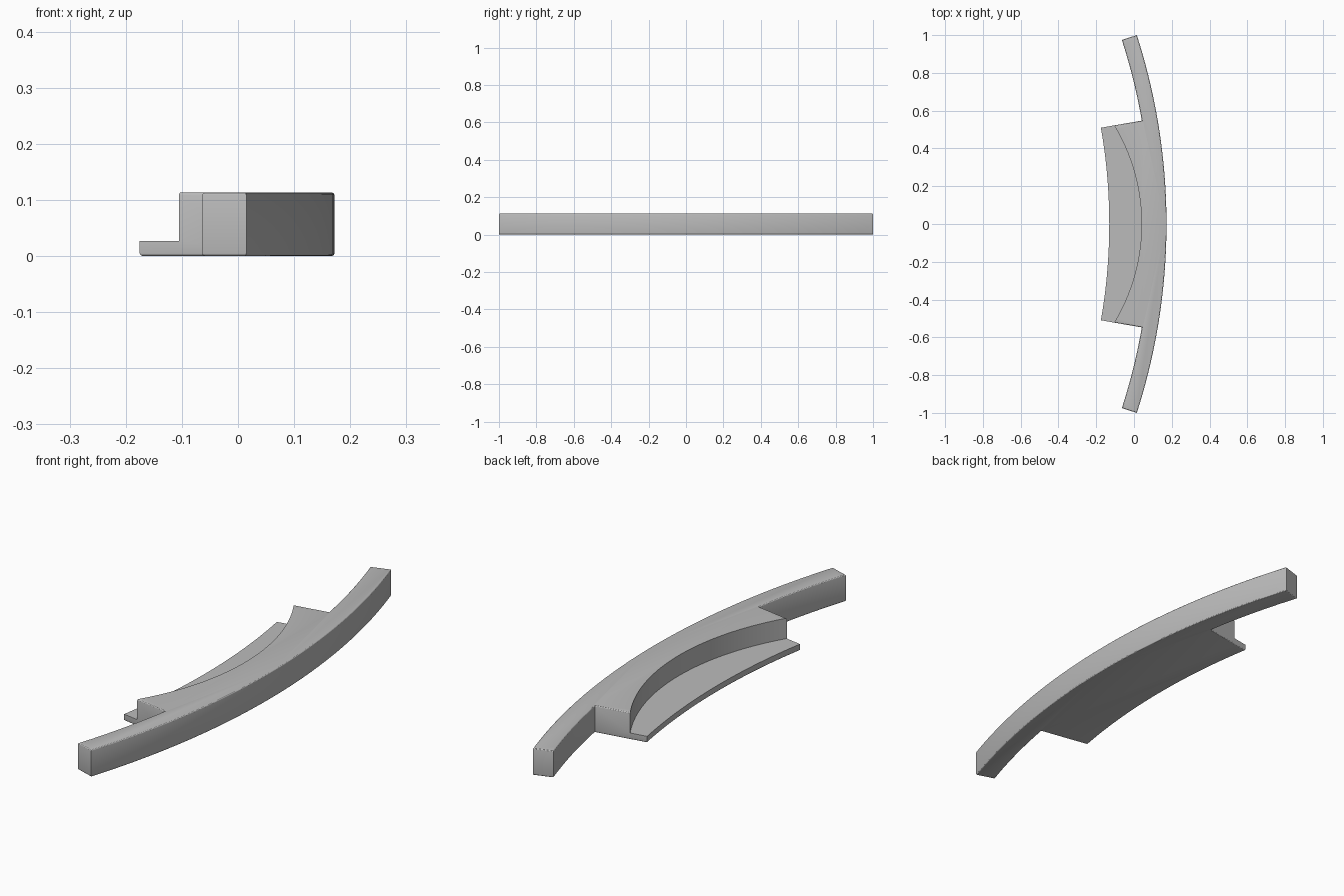
import bpy, bmesh, math

if "Cube" in bpy.data.objects:
    bpy.data.objects.remove(bpy.data.objects["Cube"])

HEIGHT, LEDGE = 0.113, 0.027
CENTRE = -3.088                      # x of the common centre of the long arcs
R_OUT, R_IN, R_LEDGE = 3.26, 3.177, 2.957
END = math.asin(1 / R_OUT)           # half angle of the long bar
TAB = math.radians(9.92)             # half angle of the wide middle
STEP_R, STEP_X = 1.012, -0.972       # tighter arc of the recess wall
STEP = math.asin(0.522 / STEP_R)


def arc(cx, r, a0, a1, n):
    return [(cx + r * math.cos(a0 + (a1 - a0) * i / n),
             r * math.sin(a0 + (a1 - a0) * i / n)) for i in range(n + 1)]


# Outline pieces
step = arc(STEP_X, STEP_R, -STEP, STEP, 40)
bar = (arc(CENTRE, R_IN, TAB, END, 12) + arc(CENTRE, R_OUT, END, -END, 64)
       + arc(CENTRE, R_IN, -END, -TAB, 12))
ledge = arc(CENTRE, R_LEDGE, -TAB, TAB, 32)

bm = bmesh.new()


def ring(points, z):
    return [bm.verts.new((x, y, z)) for x, y in points]


bar_low, bar_top = ring(bar, 0), ring(bar, HEIGHT)
ledge_low, ledge_top = ring(ledge, 0), ring(ledge, LEDGE)
step_mid, step_top = ring(step, LEDGE), ring(step, HEIGHT)
end_low = ring([step[0], step[-1]], 0)


def walls(low, top):
    for i in range(len(low) - 1):
        bm.faces.new((low[i], low[i + 1], top[i + 1], top[i]))


# Vertical walls of the bar, ledge and recess
walls(bar_low, bar_top)
walls(ledge_low, ledge_top)
walls(step_mid, step_top)
# Tab ends, where the ledge meets the raised body
for s, b in ((0, -1), (-1, 0)):
    bm.faces.new((end_low[s], bar_low[b], bar_top[b], step_top[s], step_mid[s]))
    bm.faces.new((end_low[s], step_mid[s], ledge_top[s], ledge_low[s]))
# Underside, raised top and ledge top
bm.faces.new([end_low[0]] + ledge_low + [end_low[1]] + bar_low)
bm.faces.new(step_top + bar_top)
bm.faces.new(step_mid + ledge_top[::-1])
bmesh.ops.recalc_face_normals(bm, faces=bm.faces)

# Small rounding along the horizontal outline, leaving the recess edge crisp
recess = set(step_top)
rounded = [e for e in bm.edges
           if all(v.co.z < 1e-5 for v in e.verts)
           or (all(v.co.z > HEIGHT - 1e-5 for v in e.verts)
               and not all(v in recess for v in e.verts))]
bmesh.ops.bevel(bm, geom=rounded, offset=0.005, offset_type='OFFSET',
                segments=3, profile=0.5, affect='EDGES', clamp_overlap=True)

mesh = bpy.data.meshes.new("curved_bracket")
bm.to_mesh(mesh)
bm.free()
grey = bpy.data.materials.new("grey")
grey.diffuse_color = (0.5, 0.5, 0.5, 1)
grey.use_nodes = True
grey.node_tree.nodes["Principled BSDF"].inputs["Base Color"].default_value = grey.diffuse_color
mesh.materials.append(grey)
body = bpy.data.objects.new("curved_bracket", mesh)
bpy.context.collection.objects.link(body)
bpy.context.view_layer.objects.active = body
body.select_set(True)
bpy.ops.object.shade_smooth_by_angle(angle=math.radians(20))
